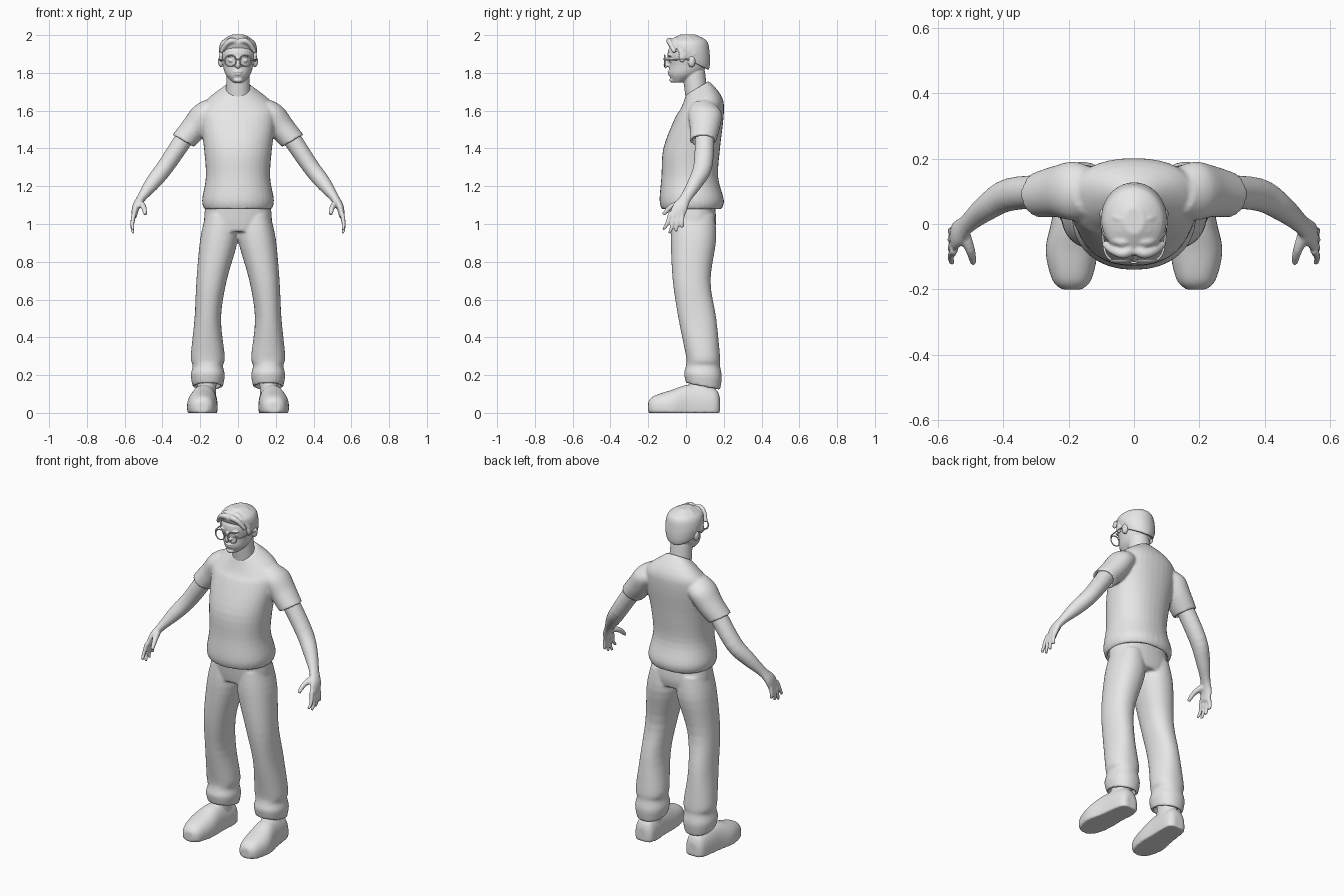
import bpy, bmesh, math
from mathutils import Vector, Matrix

cube = bpy.data.objects.get("Cube")
if cube:
    bpy.data.objects.remove(cube)

grey = bpy.data.materials.new("light grey")
grey.use_nodes = True
grey.diffuse_color = (0.8, 0.8, 0.8, 1)
grey.node_tree.nodes["Principled BSDF"].inputs["Base Color"].default_value = grey.diffuse_color

X, Y, Z = Vector((1, 0, 0)), Vector((0, 1, 0)), Vector((0, 0, 1))
SIDES = (1, -1)


def spline(rings, steps=4):
    """Pass a smooth curve through rows of ring values."""
    rows = [Vector(ring) for ring in rings]
    result = []
    for i in range(len(rows) - 1):
        before, start, end, after = (rows[min(max(j, 0), len(rows) - 1)]
                                     for j in range(i - 1, i + 3))
        for k in range(steps):
            t = k / steps
            bend = (end - before) * t * (1 - t) ** 2 + (start - after) * t ** 2 * (1 - t)
            result.append(start.lerp(end, t * t * (3 - 2 * t)) + bend / 2)
    return result + [rows[-1]]


def loft(bm, rings, side=1, ref=Y, axis=None, power=2, floor=None, wall=0, sides=36):
    """Closed skin over oval rings: x, y, z, half width, half depth, slope."""
    rows = spline([ring + (0,) * (6 - len(ring)) for ring in rings])
    centres = [row.to_tuple()[:3] if len(row) < 5 else row[:3] for row in rows]
    centres = [Vector(c) for c in centres]
    sizes = [row[3:] for row in rows]
    if wall:
        # Turn the open end inward to make a hem
        width, depth, slope = sizes[-1]
        sizes += [(width - wall, depth - wall, slope)] * 2
        centres += [centres[-1], centres[-1] - axis * 0.03]
    loops = []
    for i, (centre, (width, depth, slope)) in enumerate(zip(centres, sizes)):
        along = axis or (centres[min(i + 1, len(centres) - 1)] - centres[max(i - 1, 0)]).normalized()
        across = ref.cross(along).normalized()
        up = along.cross(across)
        loop = []
        for k in range(sides):
            angle = math.tau * k / sides
            c, s = (math.copysign(abs(v) ** (2 / power), v)
                    for v in (math.cos(angle), math.sin(angle)))
            p = centre + across * (width * c) + up * (depth * s)
            p.z += slope * (p.y - centre.y)
            if floor is not None:
                p.z = max(p.z, floor)
            p.x *= side
            loop.append(bm.verts.new(p))
        loops.append(loop)
    for lower, upper in zip(loops, loops[1:]):
        for k in range(sides):
            j = (k + 1) % sides
            bm.faces.new((lower[k], lower[j], upper[j], upper[k]))
    bm.faces.new(loops[0])
    bm.faces.new(loops[-1])


def tube(bm, points, radius, tip=1, side=1, ref=Y):
    """Round tube that narrows from its radius to the tip fraction."""
    last = len(points) - 1
    rings = []
    for i, point in enumerate(points):
        r = radius * (1 + (tip - 1) * i / last)
        rings.append((*point, r, r))
    loft(bm, rings, side, ref, sides=12)


def blob(bm, centre, size, side=1):
    place = Matrix.Translation(centre) @ Matrix.Diagonal((*size, 1))
    if side < 0:
        place = Matrix.Diagonal((-1, 1, 1, 1)) @ place
    bmesh.ops.create_uvsphere(bm, u_segments=20, v_segments=12, radius=1, matrix=place)


def finish(name, bm, voxel=None):
    bmesh.ops.recalc_face_normals(bm, faces=bm.faces)
    mesh = bpy.data.meshes.new(name)
    bm.to_mesh(mesh)
    bm.free()
    mesh.materials.append(grey)
    for poly in mesh.polygons:
        poly.use_smooth = True
    obj = bpy.data.objects.new(name, mesh)
    bpy.context.collection.objects.link(obj)
    if voxel:
        # Fuse the overlapping volumes into one soft skin
        fuse = obj.modifiers.new("fuse", 'REMESH')
        fuse.mode, fuse.voxel_size, fuse.use_smooth_shade = 'VOXEL', voxel, True
        soften = obj.modifiers.new("soften", 'SMOOTH')
        soften.factor, soften.iterations = 0.5, 2


# Shirt: trunk and two sleeves, all with open hems
bm = bmesh.new()
loft(bm, [(0, .06, 1.72, .07, .06, .6), (0, .08, 1.64, .18, .11, .3),
          (0, .07, 1.57, .2, .13, .1), (0, .03, 1.4, .18, .15),
          (0, .02, 1.25, .17, .15), (0, .03, 1.13, .19, .17),
          (0, .03, 1.08, .18, .16)], axis=-Z, power=2.2, wall=.015)
for side in SIDES:
    loft(bm, [(.12, .09, 1.62, .07, .07), (.18, .1, 1.58, .07, .09),
              (.23, .1, 1.51, .07, .08), (.29, .09, 1.44, .065, .07)],
         side, axis=Vector((.5, 0, -.86)), wall=.015)
finish("shirt", bm, .008)

# Collar band, tilted down to the front
bm = bmesh.new()
loft(bm, [(0, .06, 1.69, .08, .07, .6), (0, .06, 1.72, .07, .06, .6)],
     axis=Z, wall=.01)
finish("collar", bm)

# Trousers: seat and two legs with rumpled cuffs
bm = bmesh.new()
loft(bm, [(0, .03, 1.12, .17, .12), (0, .04, 1.02, .18, .12),
          (0, .04, .96, .17, .11)], axis=-Z, power=2.3)
for side in SIDES:
    loft(bm, [(.09, .04, 1.05, .08, .11), (.1, .04, .92, .1, .12),
              (.14, .03, .7, .08, .1), (.16, .06, .5, .07, .1),
              (.16, .09, .3, .09, .09), (.16, .09, .25, .08, .09),
              (.16, .09, .2, .09, .1, -.1), (.16, .09, .14, .08, .09, -.2)],
         side, axis=-Z, power=2.2, wall=.015)
finish("trousers", bm, .008)

# Shoes, flat underneath, with the ankle reaching into the cuff
bm = bmesh.new()
for side in SIDES:
    loft(bm, [(.17, .18, .03, .03, .05), (.17, .15, .03, .06, .1),
              (.18, .02, .03, .07, .12), (.19, -.08, .03, .08, .09),
              (.19, -.17, .03, .06, .06), (.19, -.2, .03, .03, .03)],
         side, ref=Z, axis=-Y, power=2.3, floor=0)
    loft(bm, [(.17, .08, .06, .05, .07), (.16, .09, .22, .05, .06)], side, axis=Z)
finish("shoes", bm, .007)

# Arms and hands with four fanned fingers and a thumb
bm = bmesh.new()
for side in SIDES:
    loft(bm, [(.26, .1, 1.49, .05, .05), (.38, .09, 1.31, .045, .05),
              (.45, .05, 1.22, .04, .04), (.51, 0, 1.14, .024, .03),
              (.54, -.03, 1.09, .02, .04), (.55, -.05, 1.04, .014, .04)], side)
    for i, length in enumerate((.08, .1, .09, .07)):
        y = (i - 4) * .02
        reach = y + (i - 3) * .014
        tube(bm, [(.55, y, 1.06), (.56, (y + reach) / 2, 1.04 - length / 2),
                  (.555, reach, 1.05 - length)], .013, .6, side)
    tube(bm, [(.52, -.03, 1.11), (.5, -.08, 1.09), (.49, -.12, 1.05)], .02, .5, side)
finish("arms", bm, .006)

# Head and neck with facial features
bm = bmesh.new()
loft(bm, [(0, -.04, 1.75, .03, .03), (0, -.01, 1.79, .065, .08),
          (0, .01, 1.84, .08, .1), (0, .01, 1.92, .09, .105),
          (0, .01, 1.98, .04, .05)], axis=Z)
loft(bm, [(0, .06, 1.65, .065, .06), (0, .04, 1.81, .06, .06)], axis=Z)
tube(bm, [(0, -.085, 1.89), (0, -.108, 1.845), (0, -.1, 1.83)], .011, ref=X)
blob(bm, (0, -.085, 1.806), (.026, .013, .006))
blob(bm, (0, -.083, 1.793), (.022, .013, .007))
blob(bm, (0, -.07, 1.762), (.025, .018, .014))
for side in SIDES:
    blob(bm, (.012, -.094, 1.84), (.01, .01, .007), side)
    blob(bm, (.036, -.084, 1.89), (.026, .012, .006), side)
    blob(bm, (.037, -.08, 1.866), (.015, .011, .01), side)
    blob(bm, (.09, .03, 1.86), (.016, .02, .03), side)
finish("head", bm, .004)

# Hair: cap cut high over the brow, with locks swept from a parting
bm = bmesh.new()
loft(bm, [(0, .02, 1.865, .09, .1, -.5), (0, .02, 1.89, .097, .107, -.4),
          (0, .015, 1.93, .1, .11, -.2), (0, .01, 1.97, .085, .1),
          (0, .01, 2.003, .03, .04)], axis=Z)
for side in SIDES:
    for i in range(4):
        y, lift = i * .035, i * .005
        tube(bm, [(.01, y - .08, 1.965 + lift), (.035, y - .09, 1.97 + lift),
                  (.065, y - .08, 1.95 + lift), (.09, y - .06, 1.91 - lift)],
             .018, .6, side)
    blob(bm, (.09, -.02, 1.885), (.01, .02, .03), side)
finish("hair", bm, .005)

# Round spectacles with bridge and temples
bm = bmesh.new()
WIRE = .0035
for side in SIDES:
    angles = [math.tau * k / 16 for k in range(17)]
    tube(bm, [(.04 + .03 * math.cos(a), -.113, 1.864 + .03 * math.sin(a)) for a in angles],
         WIRE, side=side)
    tube(bm, [(.07, -.11, 1.87), (.09, -.08, 1.87), (.1, .02, 1.87), (.1, .04, 1.86)],
         WIRE, side=side, ref=Z)
tube(bm, [(-.012, -.115, 1.87), (0, -.118, 1.873), (.012, -.115, 1.87)], WIRE)
finish("spectacles", bm)
